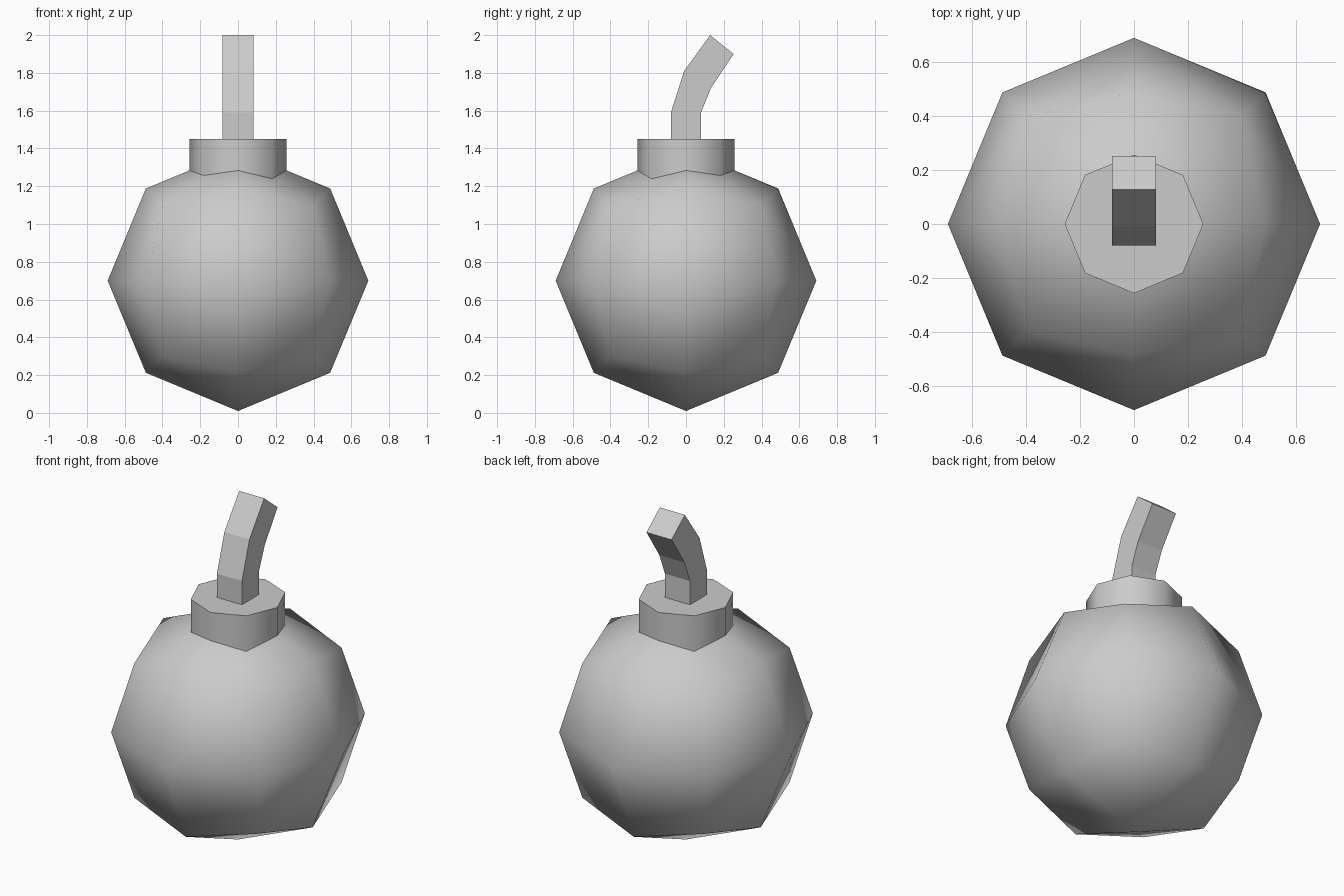
import bpy
import bmesh
from math import cos, sin, pi

cube = bpy.data.objects.get("Cube")
if cube:
    bpy.data.objects.remove(cube, do_unlink=True)

grey = bpy.data.materials.new("plain_grey")
grey.use_nodes = True
GREY = (0.6, 0.6, 0.6, 1)
grey.diffuse_color = GREY
grey.node_tree.nodes["Principled BSDF"].inputs["Base Color"].default_value = GREY


def finish(name, bm, smooth_angle=None):
    """Turn a bmesh into a linked, coloured object."""
    bmesh.ops.recalc_face_normals(bm, faces=bm.faces)
    mesh = bpy.data.meshes.new(name)
    bm.to_mesh(mesh)
    bm.free()
    mesh.materials.append(grey)
    obj = bpy.data.objects.new(name, mesh)
    bpy.context.collection.objects.link(obj)
    if smooth_angle:
        bpy.ops.object.select_all(action="DESELECT")
        obj.select_set(True)
        bpy.context.view_layer.objects.active = obj
        bpy.ops.object.shade_smooth_by_angle(angle=smooth_angle)
    return obj


def loft(bm, rings):
    """Bridge successive closed rings of points and cap both ends."""
    loops = [[bm.verts.new(p) for p in ring] for ring in rings]
    for a, b in zip(loops, loops[1:]):
        for i in range(len(a)):
            j = (i + 1) % len(a)
            bm.faces.new((a[i], a[j], b[j], b[i]))
    bm.faces.new(loops[0])
    bm.faces.new(loops[-1])


# Round body: a once-divided cube pushed out to a sphere
RADIUS, CENTRE = 0.69, 0.7
bm = bmesh.new()
bmesh.ops.create_cube(bm, size=2)
bmesh.ops.subdivide_edges(bm, edges=bm.edges[:], cuts=1, use_grid_fill=True)


def order(v):
    return sum(abs(c) > 0.1 for c in v.co)


# Diagonals run the same way across each side of the cube
pairs = []
for f in bm.faces:
    vs = sorted(f.verts, key=order)
    middle, corner = vs[0].co, vs[3].co
    sign = 1
    for m, c in zip(middle, corner):
        if abs(m) < 0.1:
            sign *= c
    pairs.append((f, (vs[0], vs[3]) if sign > 0 else (vs[1], vs[2])))
for f, (a, b) in pairs:
    bmesh.utils.face_split(f, a, b)
for v in bm.verts:
    v.co = v.co.normalized() * RADIUS
    v.co.z += CENTRE
finish("body", bm, pi)

# Eight-sided collar on top
bm = bmesh.new()
loft(bm, [[(0.257 * cos(i * pi / 4), 0.257 * sin(i * pi / 4), z) for i in range(8)]
          for z in (1.2, 1.45)])
finish("collar", bm, pi / 3)

# Bent square fuse: front and back (y, z) at each joint
W = 0.082
joints = [((-0.08, 1.4), (0.08, 1.4)), ((-0.08, 1.59), (0.08, 1.59)),
          ((-0.01, 1.81), (0.132, 1.72)), ((0.128, 2.0), (0.252, 1.9))]
bm = bmesh.new()
loft(bm, [[(-W, *f), (W, *f), (W, *b), (-W, *b)] for f, b in joints])
finish("fuse", bm)
